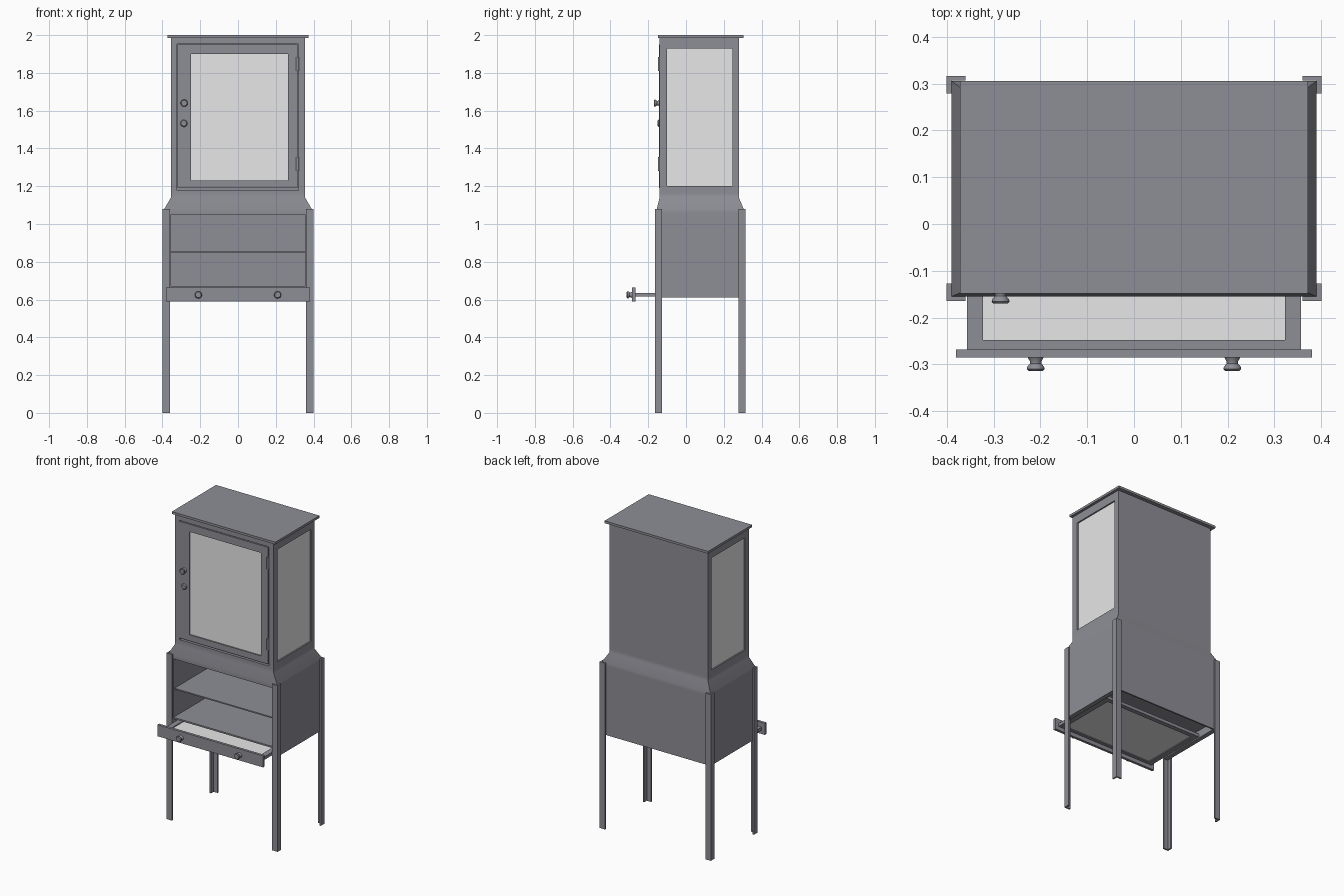
import bpy, bmesh, math
from mathutils import Matrix, Vector

if "Cube" in bpy.data.objects:
    bpy.data.objects.remove(bpy.data.objects["Cube"])


def material(name, rgb):
    m = bpy.data.materials.new(name)
    m.diffuse_color = (*rgb, 1)
    m.use_nodes = True
    m.node_tree.nodes["Principled BSDF"].inputs["Base Color"].default_value = m.diffuse_color
    return m


METAL = material("grey painted metal", (0.27, 0.27, 0.305))
GLASS = material("pale glass", (0.8, 0.8, 0.8))


def finish(name, bm, mat=METAL, smooth=None):
    bmesh.ops.recalc_face_normals(bm, faces=bm.faces)
    me = bpy.data.meshes.new(name)
    bm.to_mesh(me)
    bm.free()
    ob = bpy.data.objects.new(name, me)
    bpy.context.collection.objects.link(ob)
    me.materials.append(mat)
    if smooth:
        select(ob)
        bpy.ops.object.shade_smooth_by_angle(angle=math.radians(smooth))
    return ob


def select(ob):
    bpy.ops.object.select_all(action='DESELECT')
    ob.select_set(True)
    bpy.context.view_layer.objects.active = ob


def box(name, x0, x1, y0, y1, z0, z1, mat=METAL):
    bm = bmesh.new()
    size = Matrix.Diagonal((x1 - x0, y1 - y0, z1 - z0, 1))
    mid = Matrix.Translation(((x0 + x1) / 2, (y0 + y1) / 2, (z0 + z1) / 2))
    bmesh.ops.create_cube(bm, size=1, matrix=mid @ size)
    return finish(name, bm, mat)


def frame(name, outer, inner, w0, w1, place):
    """Rectangular frame; place maps (u, v, w) to a 3D point."""
    def loop(r, w):
        u0, u1, v0, v1 = r
        return [bm.verts.new(place(u, v, w)) for u, v in ((u0, v0), (u1, v0), (u1, v1), (u0, v1))]
    bm = bmesh.new()
    loops = [loop(outer, w0), loop(outer, w1), loop(inner, w1), loop(inner, w0)]
    for k in range(4):
        a, b = loops[k], loops[(k + 1) % 4]
        for i in range(4):
            j = (i + 1) % 4
            bm.faces.new((a[i], a[j], b[j], b[i]))
    return finish(name, bm)


def knob(name, x, y, z, profile):
    """Turned knob pointing to -y; profile is (radius, distance out)."""
    bm = bmesh.new()
    n = 24
    rings = [[bm.verts.new((x + r * math.cos(2 * math.pi * i / n), y - d,
                            z + r * math.sin(2 * math.pi * i / n))) for i in range(n)]
             for r, d in profile]
    for a, b in zip(rings, rings[1:]):
        for i in range(n):
            j = (i + 1) % n
            bm.faces.new((a[i], a[j], b[j], b[i]))
    bm.faces.new(rings[0])
    bm.faces.new(rings[-1])
    return finish(name, bm, METAL, 40)


# Cabinet body: rectangular sections with a sloping shoulder
LOW, HIGH = (0.39, -0.155, 0.305), (0.355, -0.14, 0.28)
bm = bmesh.new()
rings = []
for z, (x, y0, y1) in ((0.61, LOW), (1.06, LOW), (1.08, LOW), (1.14, HIGH), (1.165, HIGH), (1.985, HIGH)):
    rings.append([bm.verts.new(p) for p in ((-x, y0, z), (x, y0, z), (x, y1, z), (-x, y1, z))])
for a, b in zip(rings, rings[1:]):
    for i in range(4):
        j = (i + 1) % 4
        bm.faces.new((a[i], a[j], b[j], b[i]))
bm.faces.new(rings[0])
bm.faces.new(rings[-1])
body = finish("cabinet_body", bm)

# Openings cut out of the body
cutters = [
    box("compartment_cutter", -0.355, 0.355, -0.5, 0.295, 0.67, 1.05),
    box("drawer_slot_cutter", -0.36, 0.36, -0.5, 0.295, 0.5, 0.66),
    box("door_recess_cutter", -0.323, 0.32, -0.5, -0.12, 1.178, 1.953),
    box("right_window_cutter", 0.343, 0.5, -0.10, 0.245, 1.20, 1.93),
    box("left_window_cutter", -0.5, -0.343, -0.10, 0.245, 1.20, 1.93),
]
select(body)
for c in cutters:
    mod = body.modifiers.new("cut", 'BOOLEAN')
    mod.operation = 'DIFFERENCE'
    mod.solver = 'EXACT'
    mod.object = c
    bpy.ops.object.modifier_apply(modifier=mod.name)
for c in cutters:
    bpy.data.objects.remove(c)
select(body)
bpy.ops.object.shade_smooth_by_angle(angle=math.radians(35))

# Top board and inner shelf
box("top_board", -0.372, 0.372, -0.148, 0.305, 1.985, 2.0)
box("inner_shelf", -0.355, 0.355, -0.145, 0.295, 0.847, 0.855)

# Side windows
for side, s in (("right", 1), ("left", -1)):
    xs = sorted((s * 0.342, s * 0.346))
    box(side + "_window", *xs, -0.10, 0.245, 1.20, 1.93, GLASS)

# Door with pane, hinges, knob and lock
GLASS_RECT = (-0.25, 0.265, 1.23, 1.90)
frame("door_frame", (-0.319, 0.316, 1.19, 1.949), GLASS_RECT, -0.143, -0.121,
      lambda u, v, w: (u, w, v))
box("door_pane", -0.25, 0.265, -0.135, -0.127, 1.23, 1.90, GLASS)
for name, z in (("lower_hinge", 1.318), ("upper_hinge", 1.847)):
    bm = bmesh.new()
    bmesh.ops.create_cone(bm, cap_ends=True, segments=16, radius1=0.008, radius2=0.008, depth=0.075,
                          matrix=Matrix.Translation((0.315, -0.141, z)))
    finish(name, bm, METAL, 40)
KNOB = ((0.017, 0), (0.012, 0.009), (0.012, 0.013), (0.018, 0.02), (0.019, 0.025), (0.015, 0.029))
knob("door_knob", -0.285, -0.141, 1.64, KNOB)
knob("door_lock", -0.287, -0.141, 1.533, ((0.019, 0), (0.019, 0.004), (0.014, 0.009)))

# Pulled-out glass tray drawer
box("drawer_front", -0.38, 0.38, -0.285, -0.268, 0.59, 0.665)
frame("drawer_frame", (-0.357, 0.357, -0.268, 0.17), (-0.322, 0.322, -0.248, 0.14), 0.615, 0.635,
      lambda u, v, w: (u, v, w))
box("drawer_pane", -0.322, 0.322, -0.248, 0.14, 0.621, 0.629, GLASS)
for side, x in (("left", -0.21), ("right", 0.21)):
    knob(side + "_drawer_knob", x, -0.285, 0.625, KNOB)

# Angle-iron legs at the four corners
for fb, sy, yc in (("front", -1, -0.164), ("back", 1, 0.316)):
    for side, sx in (("left", -1), ("right", 1)):
        bm = bmesh.new()
        prof = ((0, 0), (0.04, 0), (0.04, 0.01), (0.01, 0.01), (0.01, 0.037), (0, 0.037))
        f = bm.faces.new([bm.verts.new((sx * (0.4 - a), yc - sy * b, 0)) for a, b in prof])
        ext = bmesh.ops.extrude_face_region(bm, geom=[f])
        bmesh.ops.translate(bm, vec=Vector((0, 0, 1.08)),
                            verts=[v for v in ext["geom"] if isinstance(v, bmesh.types.BMVert)])
        finish(f"{fb}_{side}_leg", bm)
